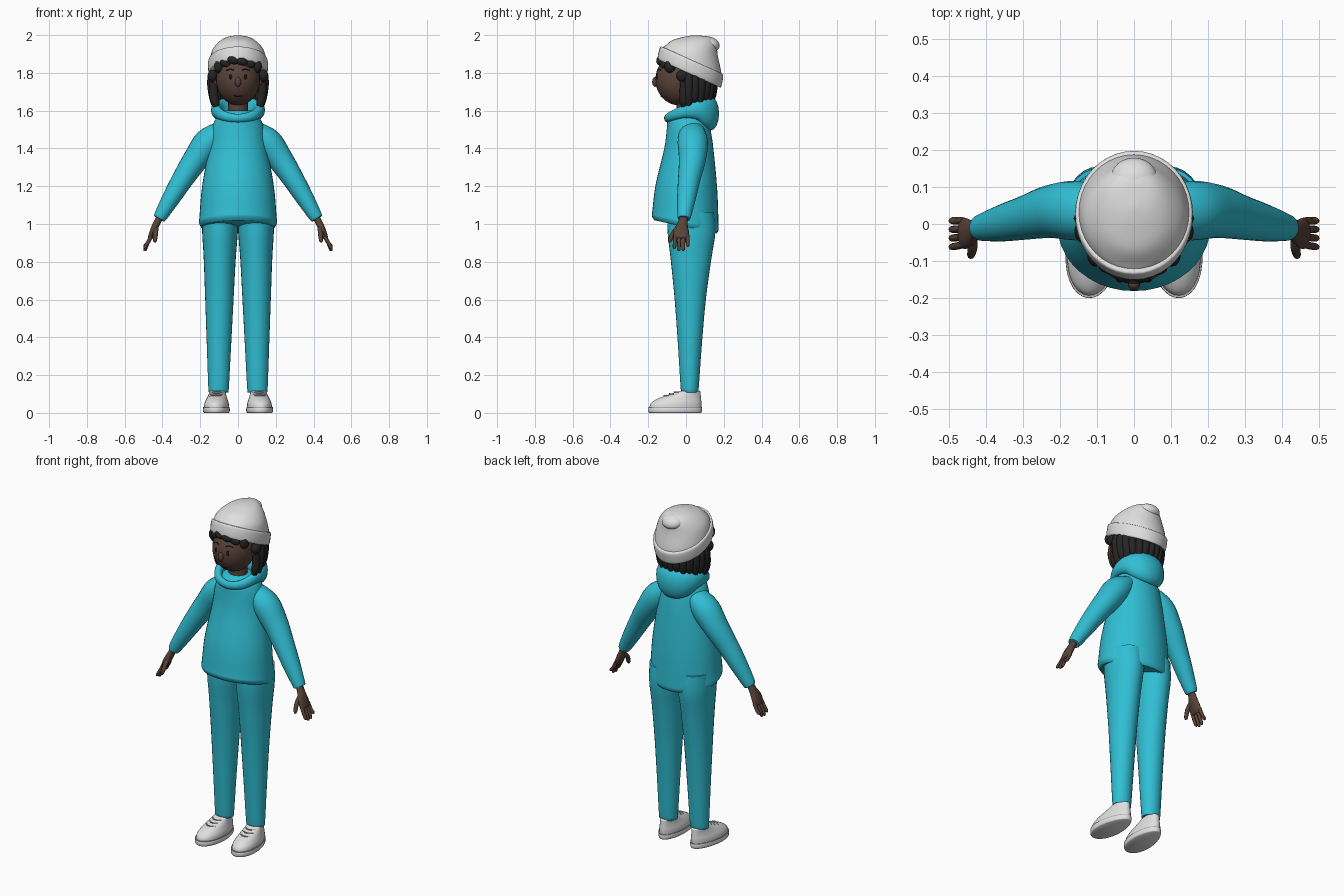
import bpy, bmesh, math
from mathutils import Vector, Euler


def material(name, rgb):
    m = bpy.data.materials.new(name)
    m.diffuse_color = (*rgb, 1)
    return m


TEAL = material("teal cloth", (0.03, 0.52, 0.66))
SKIN = material("brown skin", (0.10, 0.056, 0.040))
HAIR = material("black hair", (0.018, 0.018, 0.018))
KNIT = material("white knit", (0.74, 0.74, 0.74))
GREY = material("grey trim", (0.45, 0.45, 0.46))
FEATURE = material("dark features", (0.012, 0.009, 0.008))


def finish(name, bm, mat, angle=50):
    bmesh.ops.recalc_face_normals(bm, faces=bm.faces)
    me = bpy.data.meshes.new(name)
    bm.to_mesh(me)
    bm.free()
    me.materials.append(mat)
    me.shade_smooth()
    me.set_sharp_from_angle(angle=math.radians(angle))
    ob = bpy.data.objects.new(name, me)
    bpy.context.collection.objects.link(ob)
    return ob


def refine(keys, steps, closed=False):
    """Catmull-Rom interpolation of parameter tuples."""
    n = len(keys)
    out = []
    for i in range(n if closed else n - 1):
        idx = [i - 1, i, i + 1, i + 2]
        p = [keys[j % n] if closed else keys[max(0, min(n - 1, j))] for j in idx]
        for k in range(steps):
            t = k / steps
            out.append([0.5 * (2 * b + (c - a) * t + (2 * a - 5 * b + 4 * c - d) * t * t
                               + (3 * b - a - 3 * c + d) * t ** 3) for a, b, c, d in zip(*p)])
    return out if closed else out + [list(keys[-1])]


def skin_rings(name, rings, mat, closed=False, angle=50):
    bm = bmesh.new()
    loops = [[bm.verts.new(co) for co in r] for r in rings]
    pairs = list(zip(loops, loops[1:])) + ([(loops[-1], loops[0])] if closed else [])
    seg = len(loops[0])
    for a, b in pairs:
        for i in range(seg):
            j = (i + 1) % seg
            bm.faces.new((a[i], a[j], b[j], b[i]))
    if not closed:
        bm.faces.new(loops[0])
        bm.faces.new(loops[-1])
    return finish(name, bm, mat, angle)


def stack(name, keys, mat, seg=32, steps=4, x=0, egg=0, angle=50):
    """Loft of level rings: (z, half width, front y, back y, slope)."""
    rings = []
    for z, rx, y0, y1, slope in refine(keys, steps):
        ring = []
        for i in range(seg):
            a = 2 * math.pi * i / seg
            dy = (y1 - y0) / 2 * math.sin(a)
            ring.append((x + rx * math.cos(a) * (1 - egg * math.sin(a)), (y0 + y1) / 2 + dy, z + slope * dy))
        rings.append(ring)
    return skin_rings(name, rings, mat, angle=angle)


def tube(name, keys, mat, ref=(0, 1, 0), seg=10, steps=3, closed=False, angle=50):
    """Tube on a path: (x, y, z, radius along ref, other radius)."""
    pts = refine(keys, steps, closed)
    n = len(pts)
    rings = []
    for i, (x, y, z, a, b) in enumerate(pts):
        nxt = pts[(i + 1) % n] if closed else pts[min(i + 1, n - 1)]
        prv = pts[i - 1] if closed or i else pts[0]
        t = (Vector(nxt[:3]) - Vector(prv[:3])).normalized()
        v = t.cross(Vector(ref)).normalized()
        u = v.cross(t)
        rings.append([Vector((x, y, z)) + u * a * math.cos(w) + v * b * math.sin(w)
                      for w in (2 * math.pi * k / seg for k in range(seg))])
    return skin_rings(name, rings, mat, closed, angle)


def blob(name, loc, size, mat, rot=(0, 0, 0), seg=16):
    bm = bmesh.new()
    bmesh.ops.create_uvsphere(bm, u_segments=seg, v_segments=seg * 2 // 3, radius=1)
    e = Euler(rot).to_matrix()
    for v in bm.verts:
        v.co = e @ Vector([c * s for c, s in zip(v.co, size)]) + Vector(loc)
    return finish(name, bm, mat)


# Hoodie body with sloping hem
stack("hoodie_body", [(0.985, 0.195, -0.168, 0.163, -0.21), (1.005, 0.206, -0.180, 0.172, -0.21),
                      (1.04, 0.204, -0.178, 0.172, -0.18), (1.2, 0.190, -0.160, 0.165, -0.08),
                      (1.4, 0.155, -0.115, 0.145, 0), (1.5, 0.140, -0.102, 0.13, 0),
                      (1.56, 0.115, -0.095, 0.115, 0), (1.60, 0.07, -0.06, 0.07, 0)], TEAL, seg=40)

# Hood: horseshoe roll, thin at the throat and full at the back
half = [(0.075, -0.075, 1.572, 0.026, 0.020), (0.112, -0.01, 1.595, 0.034, 0.025),
        (0.105, 0.065, 1.605, 0.055, 0.034), (0.06, 0.115, 1.592, 0.082, 0.042)]
hood = [(0, -0.098, 1.56, 0.022, 0.018)] + half + [(0, 0.13, 1.585, 0.09, 0.045)]
hood += [(-k[0], *k[1:]) for k in reversed(half)]
tube("hood", hood, TEAL, ref=(0, 0, 1), seg=16, steps=4, closed=True)

# Neck and head
stack("neck", [(1.54, 0.055, -0.05, 0.05, 0), (1.70, 0.05, -0.05, 0.05, 0)], SKIN, seg=20)
HC, HR = (0, -0.035, 1.765), (0.116, 0.127, 0.137)
blob("head", HC, HR, SKIN, seg=32)


def face_y(x, z):
    return HC[1] - HR[1] * math.sqrt(1 - (x / HR[0]) ** 2 - ((z - HC[2]) / HR[2]) ** 2)


# Facial features
blob("nose", (0, face_y(0, 1.75) - 0.002, 1.752), (0.016, 0.016, 0.026), SKIN)
tube("mouth", [(x, face_y(x, z), z, 0.003, 0.003) for x, z in
               ((-0.022, 1.681), (-0.01, 1.676), (0.01, 1.676), (0.022, 1.681))], FEATURE, ref=(0, 0, 1), seg=6)
for s, side in ((1, "left"), (-1, "right")):
    blob(side + "_eye", (s * 0.040, face_y(0.040, 1.78), 1.78), (0.008, 0.004, 0.015), FEATURE, (0, 0, s * 0.35), 12)
    tube(side + "_brow", [(s * x, face_y(x, z), z, 0.0035, 0.003) for x, z in
                          ((0.022, 1.815), (0.042, 1.82), (0.062, 1.812))], FEATURE, ref=(0, 0, 1), seg=6)
    blob(side + "_ear", (s * 0.118, -0.01, 1.755), (0.014, 0.022, 0.032), SKIN)

# Hair: cap, hanging locks and fringe curls
blob("hair_cap", (0, 0.035, 1.775), (0.128, 0.115, 0.12), HAIR, seg=24)
for i in range(13):
    a = math.pi * (i / 12)
    c, d = math.cos(a), math.sin(a)
    low = 1.625 + 0.02 * d + 0.014 * (i % 2)
    keys = [(q * c, 0.015 + (q - 0.01) * d, z, r, r) for q, z, r in
            ((0.125, 1.82, 0.022), (0.138, 1.76, 0.025), (0.134, 1.69, 0.023), (0.124, low + 0.01, 0.018),
             (0.12, low, 0.006))]
    tube(f"hair_lock_{i + 1}", keys, HAIR, seg=8)
for s, side in ((1, "left"), (-1, "right")):
    blob(side + "_temple_curl", (s * 0.135, -0.02, 1.785), (0.026, 0.032, 0.032), HAIR)
    blob(side + "_front_curl", (s * 0.102, -0.085, 1.835), (0.024, 0.030, 0.035), HAIR)
    tube(side + "_cheek_lock", [(s * x, y, z, r, r) for x, y, z, r in
                                ((0.130, -0.012, 1.75, 0.02), (0.128, -0.01, 1.68, 0.024),
                                 (0.115, -0.012, 1.63, 0.02), (0.105, -0.015, 1.618, 0.006))], HAIR, seg=8)
for i, (x, z) in enumerate(((-0.065, 1.852), (-0.025, 1.868), (0.02, 1.862), (0.06, 1.848))):
    blob(f"fringe_curl_{i + 1}", (x, -0.138 + 6 * x * x, z), (0.032, 0.022, 0.022), HAIR, (0, 0.3, 0))

# Beanie: slouching crown, soft tip and folded brim
stack("beanie_crown", [(1.83, 0.150, -0.135, 0.182, -0.45), (1.865, 0.149, -0.126, 0.187, -0.42),
                       (1.92, 0.136, -0.106, 0.168, -0.20), (1.965, 0.100, -0.070, 0.160, -0.08),
                       (1.99, 0.058, -0.015, 0.130, 0), (1.999, 0.006, 0.04, 0.052, 0)], KNIT, seg=40, angle=80)
blob("beanie_tip", (0, 0.125, 1.953), (0.062, 0.055, 0.038), KNIT, (-0.3, 0, 0), 24)
stack("beanie_brim", [(1.797, 0.142, -0.138, 0.172, -0.45), (1.799, 0.155, -0.150, 0.184, -0.45),
                      (1.83, 0.159, -0.146, 0.193, -0.45), (1.862, 0.157, -0.136, 0.197, -0.45),
                      (1.868, 0.145, -0.125, 0.186, -0.45)], KNIT, seg=40)

for s, side in ((1, "left"), (-1, "right")):
    # Sleeve with a rolled cuff edge
    arm = [(0.08, 0.03, 1.50, 0.065, 0.05), (0.155, 0.036, 1.435, 0.08, 0.076), (0.222, 0.034, 1.345, 0.072, 0.068),
           (0.288, 0.018, 1.245, 0.06, 0.058), (0.352, 0.003, 1.14, 0.05, 0.048),
           (0.408, -0.009, 1.045, 0.037, 0.036), (0.418, -0.011, 1.028, 0.032, 0.030)]
    tube(side + "_sleeve", [(s * k[0], *k[1:]) for k in arm], TEAL, seg=24, steps=4)

    # Hand: palm, four fingers and thumb
    palm = [(0.410, -0.012, 1.045, 0.022, 0.018), (0.430, -0.017, 1.005, 0.026, 0.019),
            (0.448, -0.025, 0.965, 0.040, 0.018), (0.463, -0.025, 0.93, 0.041, 0.014),
            (0.467, -0.025, 0.922, 0.034, 0.008)]
    tube(side + "_palm", [(s * k[0], *k[1:]) for k in palm], SKIN, seg=14)
    for f in range(4):
        y = -0.055 + 0.021 * f
        tip = (0.868, 0.856, 0.858, 0.878)[f]
        tube(f"{side}_finger_{f + 1}", [(s * 0.458, y, 0.94, 0.010, 0.011), (s * 0.478, y * 1.08, 0.90, 0.010, 0.010),
                                        (s * 0.492, y * 1.12, tip + 0.008, 0.009, 0.009),
                                        (s * 0.494, y * 1.12, tip, 0.003, 0.003)], SKIN, seg=8)
    tube(side + "_thumb", [(s * x, y, z, r, r) for x, y, z, r in
                           ((0.435, -0.035, 0.985, 0.013), (0.436, -0.068, 0.95, 0.013),
                            (0.440, -0.085, 0.912, 0.010), (0.442, -0.088, 0.902, 0.003))],
         SKIN, ref=(1, 0, 0), seg=8)

    # Trouser leg and ankle
    stack(side + "_trouser_leg", [(0.118, 0.050, -0.024, 0.063, 0), (0.128, 0.054, -0.028, 0.067, 0),
                                  (0.35, 0.064, -0.042, 0.083, 0), (0.6, 0.075, -0.060, 0.105, 0),
                                  (0.82, 0.085, -0.082, 0.135, 0), (0.95, 0.094, -0.097, 0.155, 0),
                                  (1.06, 0.096, -0.10, 0.15, 0)], TEAL, seg=28, x=0)
    leg = bpy.context.collection.objects[side + "_trouser_leg"]
    for v in leg.data.vertices:
        v.co.x += s * (0.104 - 0.009 * v.co.z)
    stack(side + "_ankle", [(0.06, 0.034, -0.012, 0.056, 0), (0.14, 0.034, -0.012, 0.056, 0)], SKIN, seg=16, x=s * 0.105)

    # Shoe: sole, upper, collar and laces
    shoe = [stack(side + "_sole", [(0, 0.064, -0.195, 0.080, 0), (0.006, 0.069, -0.200, 0.085, 0),
                                   (0.026, 0.069, -0.200, 0.085, 0), (0.030, 0.066, -0.196, 0.082, 0)],
                  KNIT, egg=0.13, steps=2),
            stack(side + "_sole_welt", [(0.026, 0.069, -0.200, 0.085, 0), (0.031, 0.069, -0.200, 0.085, 0)],
                  GREY, egg=0.13, steps=1),
            stack(side + "_shoe_upper", [(0.028, 0.065, -0.194, 0.081, 0), (0.052, 0.063, -0.186, 0.082, 0),
                                         (0.076, 0.054, -0.150, 0.080, 0), (0.096, 0.046, -0.095, 0.078, 0),
                                         (0.112, 0.041, -0.048, 0.076, 0), (0.116, 0.036, -0.038, 0.07, 0)],
                  KNIT, egg=0.13)]
    for i, (y, z) in enumerate(((-0.062, 0.110), (-0.088, 0.101), (-0.115, 0.092))):
        shoe.append(tube(f"{side}_lace_{i + 1}", [(-0.032, y + 0.022, z - 0.004, 0.004, 0.004), (0, y, z, 0.004, 0.004),
                                                  (0.032, y + 0.022, z - 0.004, 0.004, 0.004)],
                         GREY, ref=(0, 0, 1), seg=6))
    for part in shoe:
        part.location.x = s * 0.108
        part.rotation_euler.z = s * 0.08
